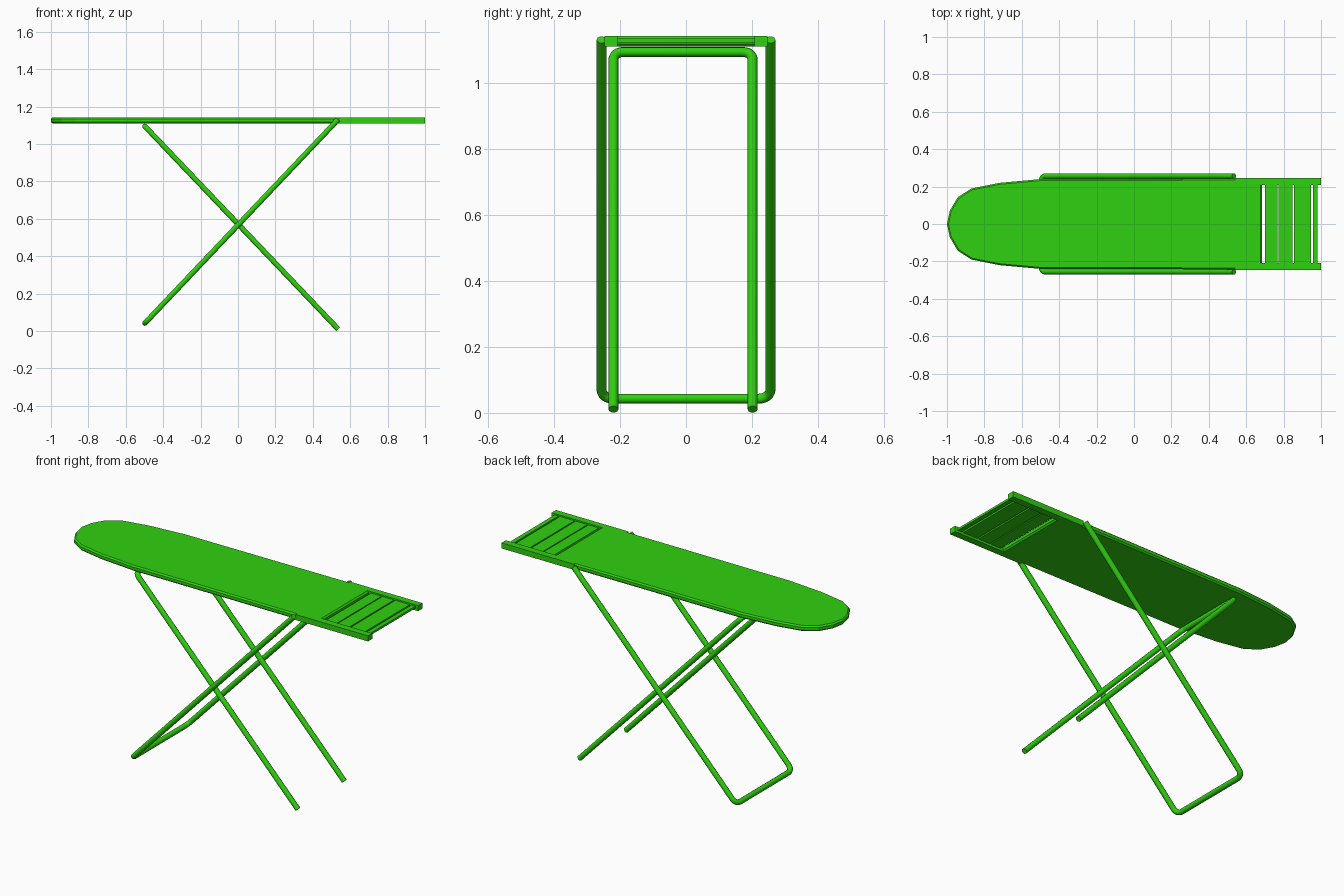
import bpy, bmesh, math
from mathutils import Vector

cube = bpy.data.objects.get("Cube")
if cube:
    bpy.data.objects.remove(cube, do_unlink=True)

green = bpy.data.materials.new("bright green")
green.use_nodes = True
green.diffuse_color = (0.03, 0.64, 0.005, 1)
green.node_tree.nodes["Principled BSDF"].inputs["Base Color"].default_value = green.diffuse_color

BOTTOM, TOP = 1.11, 1.142
TUBE = 0.015


def add_object(name, data):
    obj = bpy.data.objects.new(name, data)
    bpy.context.collection.objects.link(obj)
    data.materials.append(green)
    return obj


def slab(name, outline, z0, z1, bevel=0):
    """Extrude a flat outline upward, with optionally bevelled rims."""
    bm = bmesh.new()
    face = bm.faces.new([bm.verts.new((x, y, z0)) for x, y in outline])
    up = bmesh.ops.extrude_face_region(bm, geom=[face])["geom"]
    verts = [v for v in up if isinstance(v, bmesh.types.BMVert)]
    bmesh.ops.translate(bm, verts=verts, vec=(0, 0, z1 - z0))
    bmesh.ops.recalc_face_normals(bm, faces=bm.faces)
    if bevel:
        rims = [e for e in bm.edges if abs(e.verts[0].co.z - e.verts[1].co.z) < 1e-4]
        bmesh.ops.bevel(bm, geom=rims, offset=bevel, segments=1, affect='EDGES')
    mesh = bpy.data.meshes.new(name)
    bm.to_mesh(mesh)
    bm.free()
    return add_object(name, mesh)


def box(name, x0, x1, y0, y1, z0, z1):
    return slab(name, [(x0, y0), (x1, y0), (x1, y1), (x0, y1)], z0, z1)


def bent_tube(name, foot, bar, y0, y1, radius):
    """U-shaped tube: two legs running from foot to a crossbar, in x and z."""
    along = Vector((foot[0] - bar[0], 0, foot[1] - bar[1])).normalized()
    points = [Vector((foot[0], y0, foot[1]))]
    for y, side, angles in ((y0, 1, range(0, 91, 15)), (y1, -1, range(90, -1, -15))):
        corner = Vector((bar[0], y, bar[1]))
        centre = corner + radius * (along + Vector((0, side, 0)))
        for a in angles:
            t = math.radians(a)
            points.append(centre - radius * (math.cos(t) * Vector((0, side, 0)) + math.sin(t) * along))
    points.append(Vector((foot[0], y1, foot[1])))

    curve = bpy.data.curves.new(name, 'CURVE')
    curve.dimensions = '3D'
    curve.bevel_depth = TUBE
    curve.bevel_resolution = 3
    curve.use_fill_caps = True
    spline = curve.splines.new('POLY')
    spline.points.add(len(points) - 1)
    for p, co in zip(spline.points, points):
        p.co = (*co, 1)
    obj = add_object(name, curve)
    bpy.ops.object.select_all(action='DESELECT')
    obj.select_set(True)
    bpy.context.view_layer.objects.active = obj
    bpy.ops.object.convert(target='MESH')
    bpy.ops.object.shade_smooth_by_angle(angle=math.radians(40))


# Padded board with a rounded nose
half = [(-0.985, 0.07), (-0.943, 0.142), (-0.87, 0.19), (-0.72, 0.22), (-0.5, 0.24), (0.685, 0.243)]
outline = [(-1, 0)] + [(x, -y) for x, y in half] + half[::-1]
slab("board", outline, BOTTOM, TOP, bevel=0.008)

# Side rails of the iron rest
box("left_rail", 0.54, 1, 0.208, 0.247, BOTTOM, TOP)
box("right_rail", 0.54, 1, -0.247, -0.208, BOTTOM, TOP)

# Thin slats between the rails
for i, (x0, x1) in enumerate([(0.7, 0.767), (0.773, 0.847), (0.855, 0.947), (0.957, 0.982)]):
    box(f"rest_slat_{i + 1}", x0, x1, -0.21, 0.21, 1.122, 1.134)

# Crossed tubular legs
bent_tube("outer_leg_frame", (0.535, 1.131), (-0.497, 0.043), -0.256, 0.256, 0.035)
bent_tube("inner_leg_frame", (0.535, 0.011), (-0.497, 1.094), -0.22, 0.202, 0.03)
